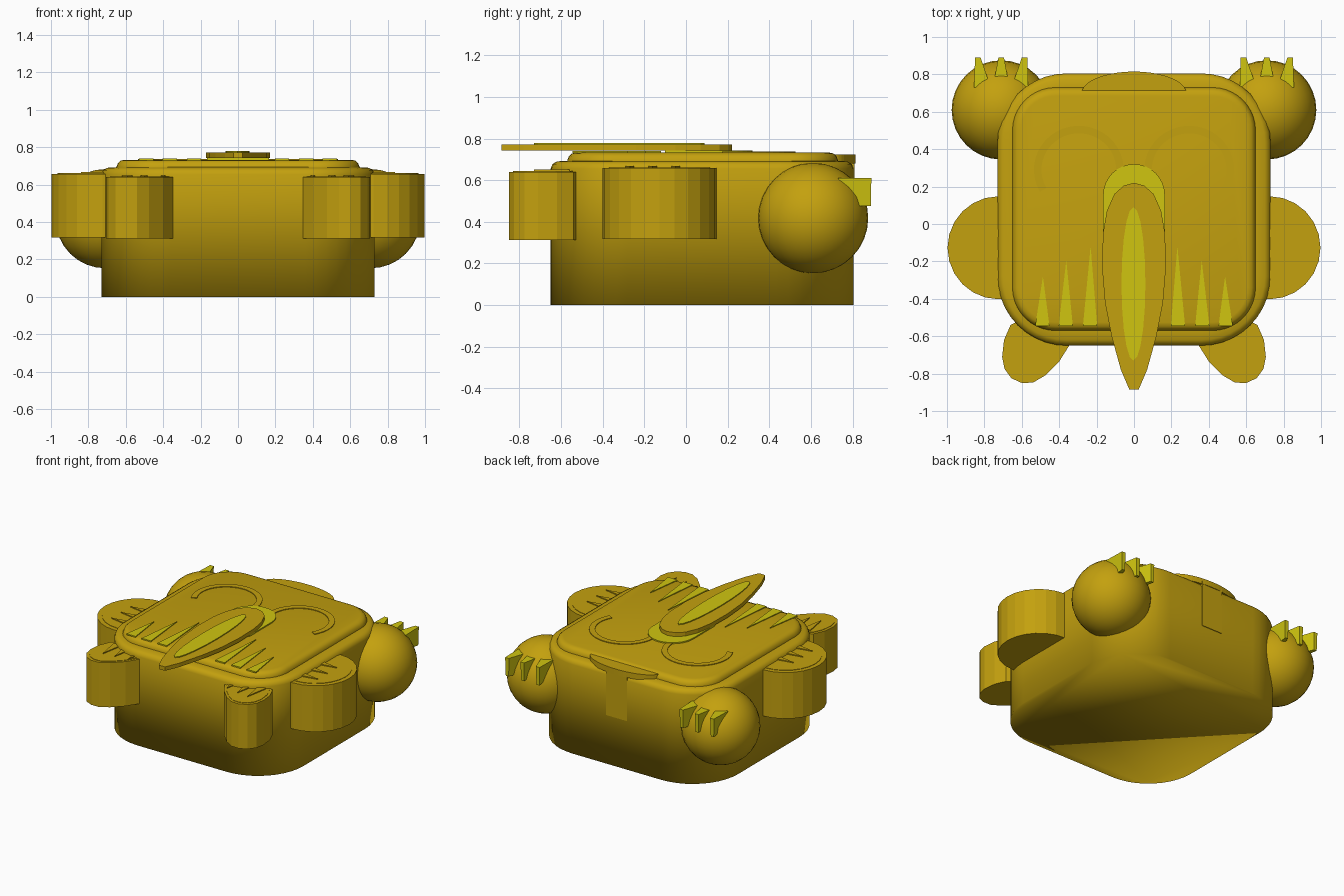
import bpy, bmesh, math

if "Cube" in bpy.data.objects:
    bpy.data.objects.remove(bpy.data.objects["Cube"])


def material(name, rgb):
    m = bpy.data.materials.new(name)
    m.diffuse_color = (*rgb, 1)
    m.use_nodes = True
    m.node_tree.nodes["Principled BSDF"].inputs["Base Color"].default_value = m.diffuse_color
    return m


GOLD = material("gold", (0.55, 0.355, 0.0045))
YELLOW = material("bright yellow", (0.63, 0.56, 0.005))


def loft(name, rings, mat, smooth=None):
    """Skin a stack of equal-length rings and cap both ends."""
    bm = bmesh.new()
    loops = [[bm.verts.new(p) for p in r] for r in rings]
    n = len(loops[0])
    for a, b in zip(loops, loops[1:]):
        for i in range(n):
            j = (i + 1) % n
            bm.faces.new((a[i], a[j], b[j], b[i]))
    bm.faces.new(loops[0][::-1])
    bm.faces.new(loops[-1])
    bmesh.ops.recalc_face_normals(bm, faces=bm.faces)
    me = bpy.data.meshes.new(name)
    bm.to_mesh(me)
    bm.free()
    me.materials.append(mat)
    ob = bpy.data.objects.new(name, me)
    bpy.context.collection.objects.link(ob)
    if smooth:
        shade(ob, smooth)
    return ob


def shade(ob, angle):
    bpy.ops.object.select_all(action='DESELECT')
    ob.select_set(True)
    bpy.context.view_layer.objects.active = ob
    if angle >= 180:
        bpy.ops.object.shade_smooth()
    else:
        bpy.ops.object.shade_smooth_by_angle(angle=math.radians(angle))


def prism(name, pts, z0, z1, mat):
    return loft(name, [[(x, y, z) for x, y in pts] for z in (z0, z1)], mat)


def rounded(hx, y0, y1, r, z, inset=0, seg=10):
    """Rounded rectangle ring."""
    hx, y0, y1, r = hx - inset, y0 + inset, y1 - inset, r - inset
    out = []
    corners = [(hx - r, y1 - r), (r - hx, y1 - r), (r - hx, y0 + r), (hx - r, y0 + r)]
    for k, (cx, cy) in enumerate(corners):
        for i in range(seg + 1):
            t = math.pi / 2 * (k + i / seg)
            out.append((cx + r * math.cos(t), cy + r * math.sin(t), z))
    return out


def ellipse(cx, cy, rx, ry, n=24, a0=0, a1=360):
    full = a1 - a0 == 360
    ts = [math.radians(a0 + (a1 - a0) * i / (n if full else n - 1)) for i in range(n)]
    return [(cx + rx * math.cos(t), cy + ry * math.sin(t)) for t in ts]


def mirrored(half):
    """Close a right-hand outline (bottom to top) across x = 0."""
    return half + [(-x, y) for x, y in reversed(half) if x > 0]


# Body and raised lid
loft("body", [rounded(0.73, -0.65, 0.805, 0.37, z, i) for i, z in
              [(0, 0), (0, 0.655), (0.009, 0.677), (0.03, 0.69), (0.08, 0.693)]], GOLD, 180)
loft("lid", [rounded(0.65, -0.57, 0.73, 0.23, z, i) for i, z in
             [(0, 0.67), (0, 0.695), (0.008, 0.715), (0.022, 0.728), (0.045, 0.733)]], GOLD, 50)

# Back brim and the strip hanging below it
prism("back_brim", ellipse(0, 0.70, 0.28, 0.115, 24, 0, 180), 0.68, 0.722, GOLD)
prism("back_strip", [(-0.085, 0.77), (0.085, 0.77), (0.085, 0.81), (-0.085, 0.81)],
      0.36, 0.70, GOLD)

# Nose: rounded plate, overhanging leaf and its bright centre
prism("nose_plate", ellipse(0, 0.155, 0.165, 0.165, 17, 0, 180) + [(-0.165, -0.1), (0.165, -0.1)],
      0.725, 0.742, YELLOW)
leaf = [(0.025, -0.885), (0.07, -0.78), (0.12, -0.60), (0.155, -0.42), (0.17, -0.24),
        (0.166, -0.05), (0.145, 0.07), (0.105, 0.16), (0.055, 0.205), (0, 0.22)]
prism("nose_leaf", mirrored(leaf), 0.743, 0.772, GOLD)
prism("nose_centre", ellipse(-0.003, -0.32, 0.064, 0.41, 20), 0.77, 0.779, YELLOW)

for s, side in ((1, "right"), (-1, "left")):
    def flip(pts):
        return [(s * p[0], *p[1:]) for p in pts]

    # Arm ball
    bpy.ops.mesh.primitive_uv_sphere_add(segments=32, ring_count=16, radius=0.265,
                                         location=(s * 0.71, 0.61, 0.418))
    ball = bpy.context.object
    ball.name = side + "_arm"
    ball.data.materials.append(GOLD)
    shade(ball, 180)

    # Arm claws, wide at the root and narrow at the tip
    for k in (-1, 0, 1):
        cx = 0.71 + 0.1 * k
        tip = 0.71 + 0.125 * k
        top = [(cx - 0.045, 0.73, 0.61), (cx + 0.045, 0.73, 0.61),
               (tip + 0.015, 0.89, 0.61), (tip - 0.015, 0.89, 0.61)]
        low = [(cx - 0.02, 0.79, 0.475), (cx + 0.02, 0.79, 0.475),
               (tip + 0.012, 0.887, 0.475), (tip - 0.012, 0.887, 0.475)]
        loft(f"{side}_arm_claw", [flip(low), flip(top)], YELLOW)

    # Middle foot with claws lying on top
    prism(side + "_middle_foot", flip(ellipse(0.725, -0.127, 0.272, 0.275, 24)), 0.318, 0.658, GOLD)
    prism(side + "_middle_pad", flip(ellipse(0.725, -0.127, 0.24, 0.243, 24)), 0.65, 0.661, GOLD)
    for y in (-0.05, -0.16, -0.27):
        prism(side + "_middle_claw", flip([(0.66, y - 0.032), (0.84, y), (0.66, y + 0.032)]),
              0.655, 0.668, GOLD)

    # Front foot with claws lying on top
    foot = [(0.34, -0.64), (0.40, -0.735), (0.475, -0.81), (0.54, -0.848), (0.60, -0.85),
            (0.655, -0.825), (0.692, -0.775), (0.705, -0.71), (0.695, -0.62), (0.66, -0.54),
            (0.62, -0.52), (0.42, -0.52), (0.36, -0.57)]
    prism(side + "_front_foot", flip(foot), 0.312, 0.64, GOLD)
    pad = [(0.54 + (x - 0.54) * 0.88, -0.68 + (y + 0.68) * 0.88) for x, y in foot]
    prism(side + "_front_pad", flip(pad), 0.635, 0.643, GOLD)
    for x, y in ((0.40, -0.70), (0.50, -0.72), (0.59, -0.73)):
        prism(side + "_front_claw", flip([(x - 0.03, -0.56), (x, y), (x + 0.03, -0.56)]),
              0.638, 0.65, GOLD)

    # Brow arc above each eye
    arc = ellipse(0.295, 0.29, 0.24, 0.235, 25, -30, 185)
    arc += ellipse(0.295, 0.29, 0.20, 0.195, 25, -30, 185)[::-1]
    prism(side + "_eye_arc", flip(arc), 0.728, 0.738, GOLD)

    # Teeth along the front of the lid
    for x, y in ((0.235, -0.12), (0.365, -0.195), (0.49, -0.28)):
        prism(side + "_tooth", flip([(x - 0.038, -0.545), (x + 0.038, -0.545),
                                     (x - 0.003, y)]), 0.73, 0.739, YELLOW)
